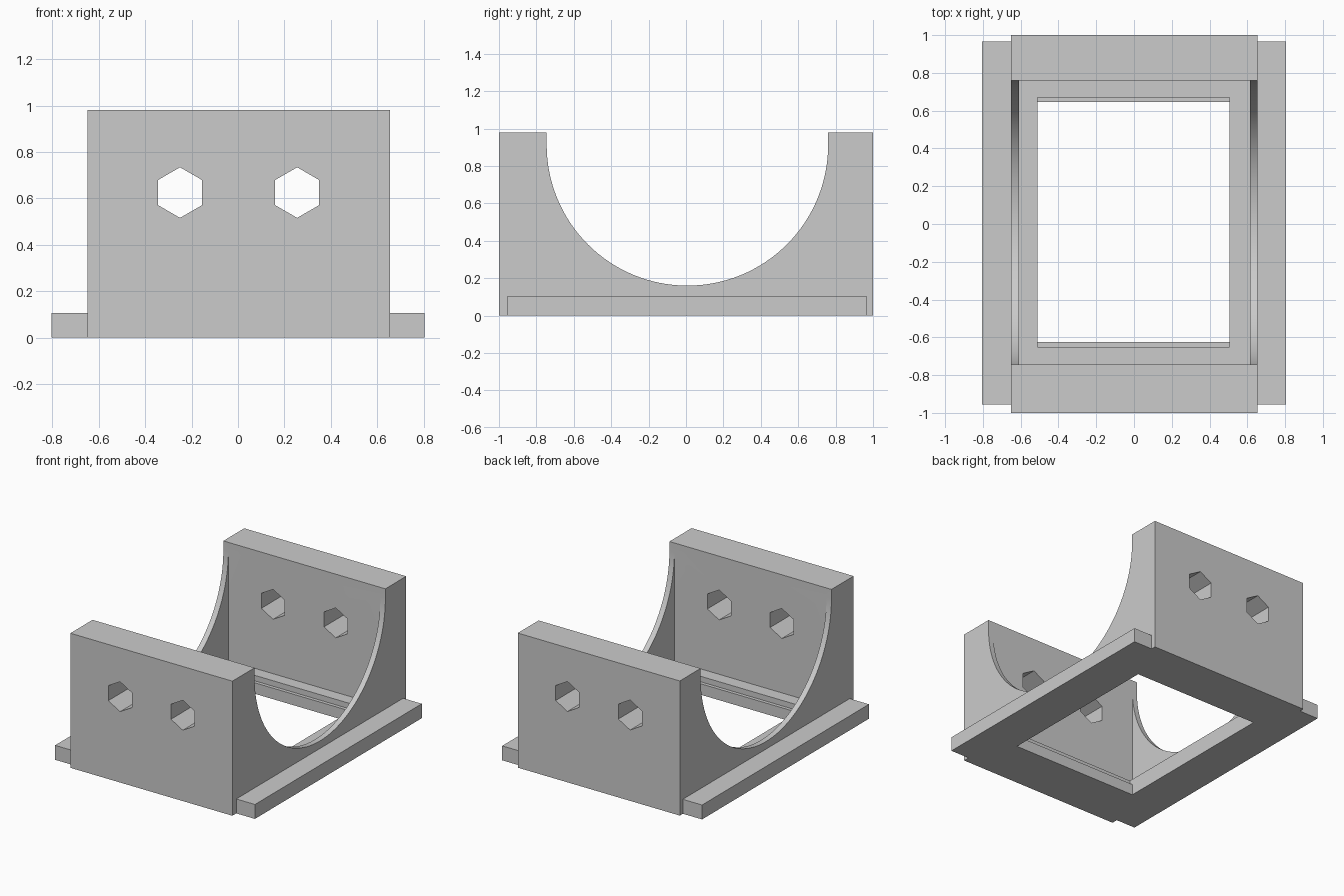
import bpy, bmesh, math
from mathutils import Vector

cube = bpy.data.objects.get("Cube")
if cube:
    bpy.data.objects.remove(cube, do_unlink=True)

# Single plain grey
grey = bpy.data.materials.new("plain grey")
grey.use_nodes = True
COLOUR = (0.6, 0.6, 0.6, 1)
grey.diffuse_color = COLOUR
grey.node_tree.nodes["Principled BSDF"].inputs["Base Color"].default_value = COLOUR


def prism(name, points, push):
    """Extrude a closed outline along a vector."""
    bm = bmesh.new()
    face = bm.faces.new([bm.verts.new(p) for p in points])
    out = bmesh.ops.extrude_face_region(bm, geom=[face])
    moved = [v for v in out["geom"] if isinstance(v, bmesh.types.BMVert)]
    bmesh.ops.translate(bm, verts=moved, vec=Vector(push))
    bmesh.ops.recalc_face_normals(bm, faces=bm.faces)
    mesh = bpy.data.meshes.new(name)
    bm.to_mesh(mesh)
    bm.free()
    mesh.materials.append(grey)
    obj = bpy.data.objects.new(name, mesh)
    bpy.context.collection.objects.link(obj)
    return obj


def box(name, x0, x1, y0, y1, z0, z1):
    outline = [(x0, y0, z0), (x1, y0, z0), (x1, y1, z0), (x0, y1, z0)]
    return prism(name, outline, (0, 0, z1 - z0))


def cut(target, cutter):
    """Subtract the cutter and discard it."""
    cutter.hide_render = True
    mod = target.modifiers.new("cut", "BOOLEAN")
    mod.operation, mod.solver, mod.object = "DIFFERENCE", "EXACT", cutter
    bpy.context.view_layer.objects.active = target
    bpy.ops.object.modifier_apply(modifier=mod.name)
    bpy.data.objects.remove(cutter, do_unlink=True)


LEFT, RIGHT = 0.655, -0.65
FRONT, BACK = -0.745, 0.76
TOP, FLOOR, STEP = 0.98, 0.12, 0.08

# Cradle body: U-shaped side outline swept across the width
radius = (BACK - FRONT) / 2
mid_y, mid_z = (BACK + FRONT) / 2, 0.16 + radius
SEGMENTS = 64
arc = [(mid_y + radius * math.cos(math.pi * i / SEGMENTS),
        mid_z - radius * math.sin(math.pi * i / SEGMENTS)) for i in range(SEGMENTS + 1)]
outline = [(-1, TOP), (-1, 0), (1, 0), (1, TOP), (BACK, TOP)] + arc + [(FRONT, TOP)]
body = prism("cradle_body", [(RIGHT, y, z) for y, z in outline], (LEFT - RIGHT, 0, 0))

# Hollow interior, leaving thin side plates and a floor ledge
cut(body, box("cavity", -0.61, 0.615, FRONT, BACK, FLOOR, TOP + 0.2))

# Floor opening with a small step at the front and back
cut(body, box("opening", -0.51, 0.505, -0.625, 0.645, -0.1, FLOOR + 0.02))
cut(body, box("opening_step", -0.51, 0.505, -0.65, 0.67, STEP, FLOOR + 0.02))

# Hexagonal bolt holes through both end walls
for x in (-0.25, 0.255):
    ring = [math.radians(90 + 60 * i) for i in range(6)]
    hexagon = [(x + 0.109 * math.cos(a), -1.2, 0.625 + 0.109 * math.sin(a)) for a in ring]
    cut(body, prism("bolt_hole", hexagon, (0, 2.4, 0)))

# Mounting flanges along both sides
box("left_flange", LEFT, 0.805, -0.955, 0.965, 0, 0.105)
box("right_flange", -0.805, RIGHT, -0.955, 0.965, 0, 0.105)

# Smooth the curved rim, keep the corners crisp
bpy.ops.object.select_all(action="DESELECT")
body.select_set(True)
bpy.context.view_layer.objects.active = body
bpy.ops.object.shade_smooth_by_angle(angle=math.radians(20))
